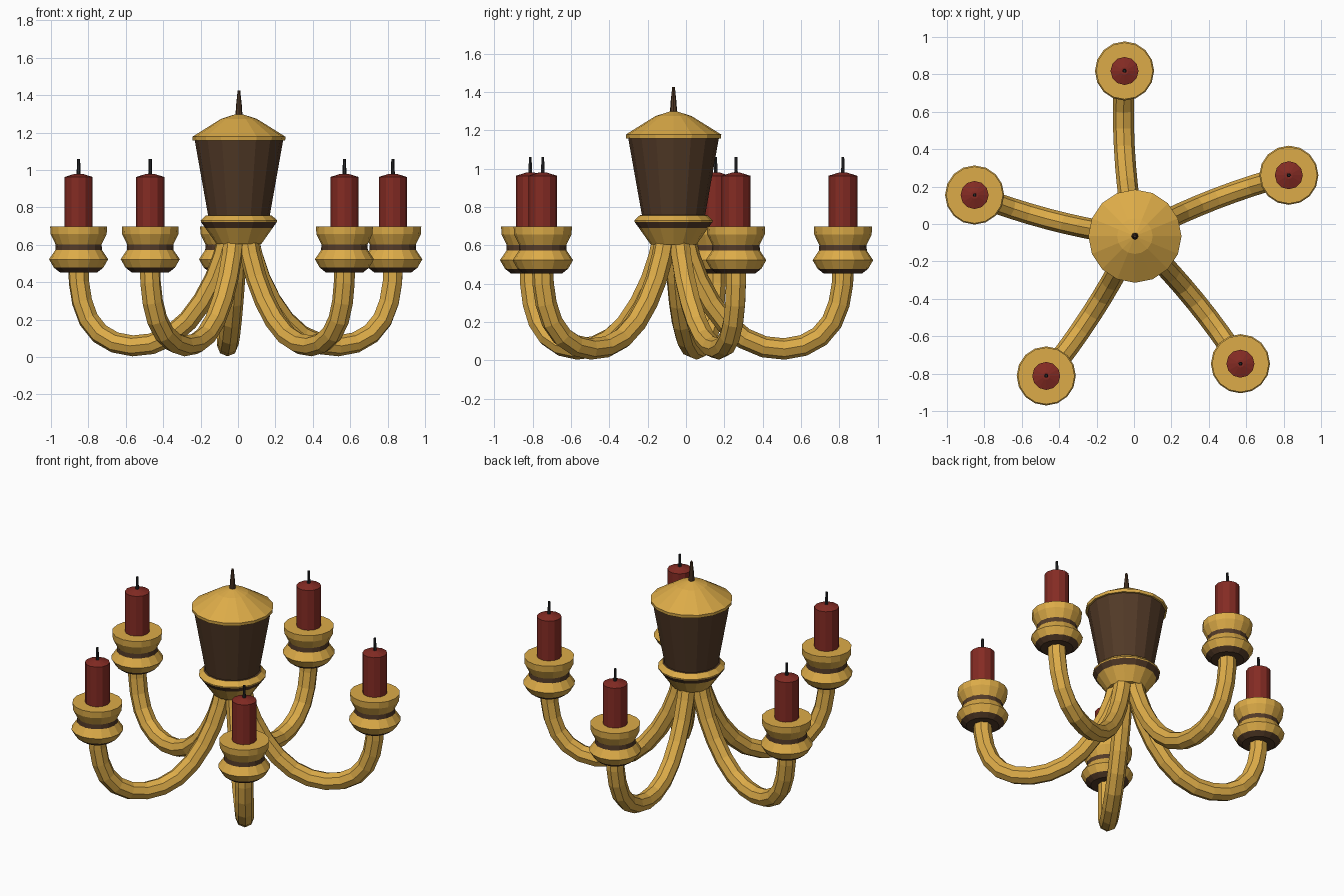
import bpy, bmesh, math
from mathutils import Vector

if "Cube" in bpy.data.objects:
    bpy.data.objects.remove(bpy.data.objects["Cube"])


def material(name, rgb):
    m = bpy.data.materials.new(name)
    m.diffuse_color = (*rgb, 1)
    m.use_nodes = True
    m.node_tree.nodes["Principled BSDF"].inputs["Base Color"].default_value = m.diffuse_color
    return m


GOLD = material("gold", (0.72, 0.41, 0.065))
WOOD = material("dark_wood", (0.085, 0.042, 0.02))
WAX = material("red_wax", (0.23, 0.024, 0.017))
SOOT = material("wick_black", (0.02, 0.02, 0.022))
CENTRE = Vector((0.005, -0.065, 0))
REACH = 0.885


def finish(name, bm, mats):
    bmesh.ops.remove_doubles(bm, verts=bm.verts, dist=1e-5)
    bmesh.ops.recalc_face_normals(bm, faces=bm.faces)
    me = bpy.data.meshes.new(name)
    bm.to_mesh(me)
    bm.free()
    for m in mats:
        me.materials.append(m)
    ob = bpy.data.objects.new(name, me)
    bpy.context.collection.objects.link(ob)
    return ob


def skin(bm, rings, index):
    """Join successive vertex rings with quads and cap both ends."""
    n = len(rings[0])
    for k, (a, b) in enumerate(zip(rings, rings[1:])):
        for i in range(n):
            j = (i + 1) % n
            bm.faces.new((a[i], a[j], b[j], b[i])).material_index = index[k]
    bm.faces.new(rings[0]).material_index = index[0]
    bm.faces.new(rings[-1]).material_index = index[-1]


def lathe(name, profile, mats, at, sides=16, turn=0.0):
    """profile: (radius, z, material of the band up to the next point)"""
    bm = bmesh.new()
    rings = []
    for r, z, _ in profile:
        rings.append([bm.verts.new((at.x + r * math.cos(turn + math.tau * i / sides),
                                    at.y + r * math.sin(turn + math.tau * i / sides), z))
                      for i in range(sides)])
    skin(bm, rings, [p[2] for p in profile[:-1]])
    return finish(name, bm, mats)


def tube(name, path, radius, mat, side, sides=8):
    """Sweep a polygon along a path whose sideways direction is known."""
    bm = bmesh.new()
    rings = []
    for k, p in enumerate(path):
        t = (path[min(k + 1, len(path) - 1)] - path[max(k - 1, 0)]).normalized()
        s = (side - t * side.dot(t)).normalized()
        u = t.cross(s)
        rings.append([bm.verts.new(p + radius * (s * math.cos(a) + u * math.sin(a)))
                      for a in (math.tau * i / sides for i in range(sides))])
    skin(bm, rings, [0] * (len(rings) - 1))
    return finish(name, bm, [mat])


# Central body: gold collar, wooden band, gold ring, wooden barrel, gold dome
lathe("central_body", [
    (0.12, 0.605, 0), (0.18, 0.69, 1), (0.203, 0.722, 0), (0.205, 0.73, 0),
    (0.176, 0.757, 1), (0.165, 0.758, 1), (0.236, 1.157, 0), (0.247, 1.158, 0),
    (0.249, 1.178, 0), (0.095, 1.274, 0), (0.02, 1.298, 0)], [GOLD, WOOD], CENTRE)
lathe("top_spike", [(0.019, 1.29, 0), (0.015, 1.35, 0), (0.007, 1.425, 0)],
      [WOOD], CENTRE, 8)

# Arm side profile as (distance from centre, height)
ARM = [(0.062, 0.63), (0.085, 0.54), (0.13, 0.42), (0.195, 0.3), (0.275, 0.195),
       (0.37, 0.115), (0.475, 0.071), (0.58, 0.06), (0.68, 0.078), (0.765, 0.125),
       (0.828, 0.2), (0.865, 0.295), (0.883, 0.4), (REACH, 0.47)]

for i in range(5):
    a = math.radians(93.6 + 72 * i)
    out = Vector((math.cos(a), math.sin(a), 0))
    side = Vector((-out.y, out.x, 0))
    tip = CENTRE + out * REACH

    # Arm, bowed slightly sideways
    path = [CENTRE + out * r + side * 0.027 * math.sin(math.pi * r / REACH) ** 0.8
            if r < REACH else tip.copy() for r, z in ARM]
    for p, (r, z) in zip(path, ARM):
        p.z = z
    tube(f"arm_{i + 1}", path, 0.056, GOLD, side)

    # Candle cup with wooden waist and underside
    lathe(f"candle_cup_{i + 1}", [
        (0.05, 0.453, 1), (0.1, 0.453, 1), (0.132, 0.478, 0), (0.158, 0.523, 0),
        (0.125, 0.572, 1), (0.123, 0.602, 0), (0.15, 0.657, 0), (0.152, 0.698, 0),
        (0.06, 0.698, 0)], [GOLD, WOOD], tip)

    # Candle and wick
    lathe(f"candle_{i + 1}", [(0.075, 0.69, 0), (0.075, 0.963, 0), (0.02, 0.98, 0)],
          [WAX], tip, 12)
    lathe(f"wick_{i + 1}", [(0.011, 0.97, 0), (0.008, 1.06, 0)], [SOOT], tip, 6)
